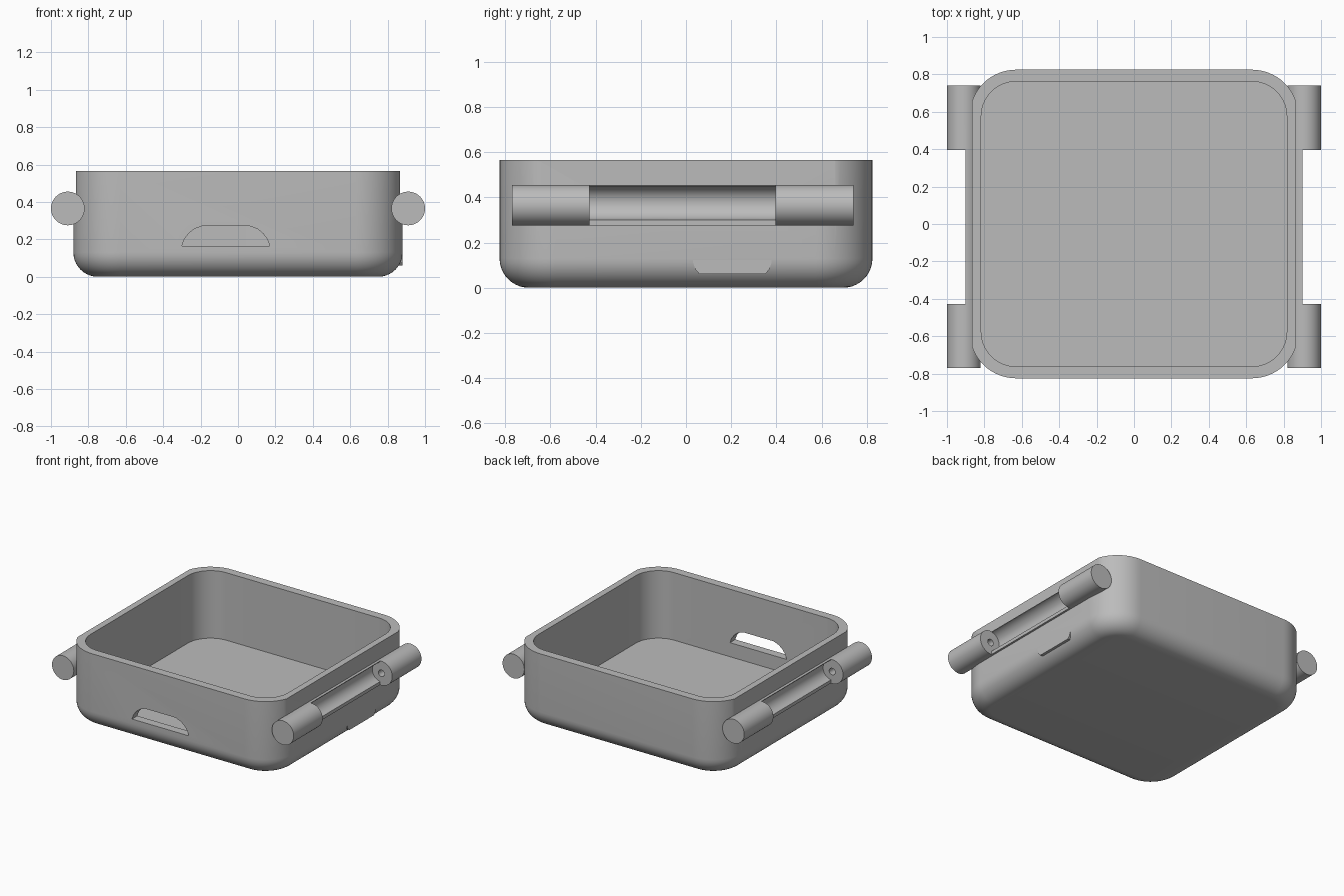
import bpy
import bmesh
from math import pi, sin, cos, radians
from mathutils import Matrix

if "Cube" in bpy.data.objects:
    bpy.data.objects.remove(bpy.data.objects["Cube"], do_unlink=True)

grey = bpy.data.materials.new("Plain grey")
grey.use_nodes = True
colour = (0.5, 0.5, 0.5, 1)
grey.diffuse_color = colour
grey.node_tree.nodes["Principled BSDF"].inputs["Base Color"].default_value = colour

HX, HY, TOP = 0.88, 0.825, 0.565
CORNER, FILLET, WALL, FLOOR = 0.25, 0.13, 0.063, 0.06
BAR_X, BAR_Z, BAR_R = 0.91, 0.365, 0.09
BAR_ENDS, GAP = (-0.77, 0.74), (-0.428, 0.395)


def make(name, bm):
    bmesh.ops.recalc_face_normals(bm, faces=bm.faces)
    mesh = bpy.data.meshes.new(name)
    bm.to_mesh(mesh)
    bm.free()
    mesh.materials.append(grey)
    obj = bpy.data.objects.new(name, mesh)
    bpy.context.collection.objects.link(obj)
    return obj


def activate(obj):
    bpy.ops.object.select_all(action="DESELECT")
    obj.select_set(True)
    bpy.context.view_layer.objects.active = obj


def cut(obj, *cutters):
    activate(obj)
    for cutter in cutters:
        mod = obj.modifiers.new("Cut", "BOOLEAN")
        mod.operation, mod.solver, mod.object = "DIFFERENCE", "EXACT", cutter
        bpy.ops.object.modifier_apply(modifier=mod.name)


def smooth(obj):
    activate(obj)
    bpy.ops.object.shade_smooth_by_angle(angle=radians(30))


def box(name, xs, ys, zs):
    bm = bmesh.new()
    bmesh.ops.create_cube(bm, size=1)
    size = [b - a for a, b in (xs, ys, zs)]
    mid = [(a + b) / 2 for a, b in (xs, ys, zs)]
    bmesh.ops.transform(bm, verts=bm.verts,
                        matrix=Matrix.Translation(mid) @ Matrix.Diagonal((*size, 1)))
    return make(name, bm)


def rod(name, x, z, radius, ys, segments=48):
    bm = bmesh.new()
    bmesh.ops.create_cone(bm, cap_ends=True, segments=segments, radius1=radius,
                          radius2=radius, depth=ys[1] - ys[0])
    bmesh.ops.transform(bm, verts=bm.verts, matrix=Matrix.Translation(
        (x, sum(ys) / 2, z)) @ Matrix.Rotation(pi / 2, 4, "X"))
    return make(name, bm)


def prism(name, points, offset):
    bm = bmesh.new()
    face = bm.faces.new([bm.verts.new(p) for p in points])
    extruded = bmesh.ops.extrude_face_region(bm, geom=[face])["geom"]
    bmesh.ops.translate(bm, vec=offset,
                        verts=[v for v in extruded if isinstance(v, bmesh.types.BMVert)])
    return make(name, bm)


def rounded_loop(bm, inset, z, steps=14):
    r = CORNER - inset
    loop = []
    for q, (sx, sy) in enumerate(((1, 1), (-1, 1), (-1, -1), (1, -1))):
        for i in range(steps + 1):
            a = (q + i / steps) * pi / 2
            loop.append(bm.verts.new((sx * (HX - CORNER) + r * cos(a),
                                      sy * (HY - CORNER) + r * sin(a), z)))
    return loop


# Case: one rounded profile running up the outside and down the inside
bm = bmesh.new()
profile = []
for i in range(11):
    a = i / 10 * pi / 2
    profile.append((FILLET * (1 - sin(a)), FILLET * (1 - cos(a))))
profile += [(0, TOP), (WALL, TOP), (WALL, FLOOR)]
loops = [rounded_loop(bm, *p) for p in profile]
for low, high in zip(loops, loops[1:]):
    for i in range(len(low)):
        j = (i + 1) % len(low)
        bm.faces.new((low[i], low[j], high[j], high[i]))
bm.faces.new(loops[0])
bm.faces.new(loops[-1])
case = make("case", bm)

# Front port: flat sill with rounded upper corners
right = [(0.235, 0.165), (0.222, 0.2), (0.2, 0.23), (0.17, 0.255), (0.125, 0.272)]
outline = right + [(-x, z) for x, z in reversed(right)]
port = prism("port_cutter", [(x - 0.065, -0.9, z) for x, z in outline], (0, 0.25, 0))
cut(case, port)
helpers = [port]

# Strap bars on both sides, with a scooped middle and pin holes
for side, label in ((1, "left"), (-1, "right")):
    bar = rod(label + "_strap_bar", side * BAR_X, BAR_Z, BAR_R, BAR_ENDS)
    groove = rod("groove_cutter", side * BAR_X, BAR_Z + 0.01, 0.075, GAP)
    pin = rod("pin_cutter", side * BAR_X, BAR_Z, 0.025, (GAP[0] - 0.08, GAP[1] + 0.08), 20)
    opening = box("opening_cutter", sorted((side * 0.9, side * 1.1)), GAP, (0.2, 0.5))
    flat = box("flat_cutter", sorted((side * 0.865, side * 1.1)), (-1, 1), (BAR_Z, 0.7))
    cut(case, flat, groove)
    cut(bar, opening, groove, pin)
    smooth(bar)
    helpers += [groove, pin, opening, flat]

# Small lip low on the left wall
lip = [(0.175, 0.14), (0.173, 0.11), (0.163, 0.08), (0.145, 0.06)]
lip += [(-y, z) for y, z in reversed(lip)]
side_lip = prism("side_lip", [(0.83, y + 0.205, z) for y, z in lip], (0.0495, 0, 0))

smooth(case)
for helper in helpers:
    bpy.data.objects.remove(helper, do_unlink=True)
